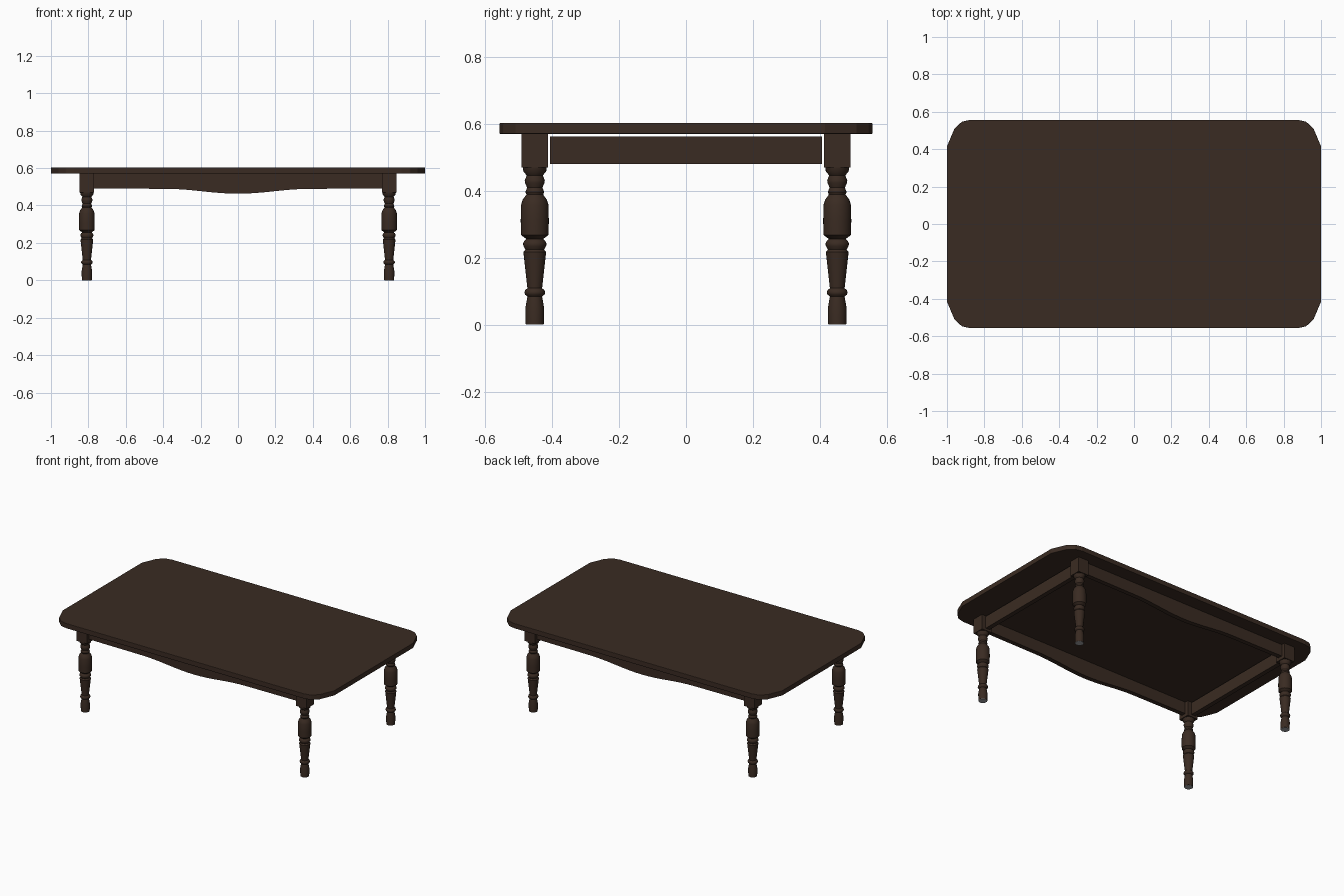
import bpy
import bmesh
import math

cube = bpy.data.objects.get("Cube")
if cube:
    bpy.data.objects.remove(cube, do_unlink=True)


def material(name, rgb):
    mat = bpy.data.materials.new(name)
    mat.use_nodes = True
    mat.diffuse_color = (*rgb, 1)
    mat.node_tree.nodes["Principled BSDF"].inputs["Base Color"].default_value = (*rgb, 1)
    return mat


WOOD = material("dark walnut", (0.042, 0.024, 0.016))
PAD = material("grey glide", (0.35, 0.35, 0.36))


def finish(name, bm, mat, smooth=False):
    bmesh.ops.recalc_face_normals(bm, faces=bm.faces[:])
    mesh = bpy.data.meshes.new(name)
    bm.to_mesh(mesh)
    bm.free()
    mesh.materials.append(mat)
    obj = bpy.data.objects.new(name, mesh)
    bpy.context.collection.objects.link(obj)
    if smooth:
        bpy.ops.object.select_all(action="DESELECT")
        obj.select_set(True)
        bpy.context.view_layer.objects.active = obj
        bpy.ops.object.shade_smooth_by_angle(angle=math.radians(35))
    return obj


def prism(name, points, depth, mat):
    """Extrude a closed outline of 3D points along a depth vector."""
    bm = bmesh.new()
    face = bm.faces.new([bm.verts.new(p) for p in points])
    new = bmesh.ops.extrude_face_region(bm, geom=[face])["geom"]
    bmesh.ops.translate(bm, vec=depth, verts=[v for v in new if isinstance(v, bmesh.types.BMVert)])
    return finish(name, bm, mat)


def box(name, center, size, mat):
    bm = bmesh.new()
    bmesh.ops.create_cube(bm, size=1)
    bmesh.ops.scale(bm, vec=size, verts=bm.verts[:])
    bmesh.ops.translate(bm, vec=center, verts=bm.verts[:])
    return finish(name, bm, mat)


def turned(name, profile, x, y, mat, sides=24):
    """Revolve (radius, height) pairs round a vertical axis, with closed ends."""
    bm = bmesh.new()
    rings = []
    for r, z in profile:
        angles = [2 * math.pi * i / sides for i in range(sides)]
        rings.append([bm.verts.new((x + r * math.cos(a), y + r * math.sin(a), z)) for a in angles])
    for low, high in zip(rings, rings[1:]):
        for i in range(sides):
            j = (i + 1) % sides
            bm.faces.new((low[i], low[j], high[j], high[i]))
    bm.faces.new(rings[0])
    bm.faces.new(rings[-1])
    return finish(name, bm, mat, smooth=True)


# Table top with clipped, rounded corners and a slim bevel
corner = [(1, 0.415), (0.96, 0.51), (0.92, 0.547), (0.875, 0.557)]
outline = []
for sx, sy in ((1, 1), (-1, 1), (-1, -1), (1, -1)):
    part = corner if sx * sy > 0 else corner[::-1]
    outline += [(sx * x, sy * y, 0.57) for x, y in part]
top = prism("table_top", outline, (0, 0, 0.033), WOOD)
bevel = top.modifiers.new("edge", "BEVEL")
bevel.width = 0.003
bevel.segments = 2
bevel.limit_method = "ANGLE"

# Four turned legs with square blocks and glides
LEG_X, LEG_Y = 0.808, 0.452
leg_profile = [
    (0.027, 0.002), (0.028, 0.05), (0.022, 0.084), (0.029, 0.09), (0.031, 0.096),
    (0.029, 0.103), (0.022, 0.109), (0.034, 0.217), (0.028, 0.225), (0.034, 0.235),
    (0.035, 0.242), (0.032, 0.25), (0.025, 0.256), (0.041, 0.268), (0.042, 0.31),
    (0.041, 0.358), (0.036, 0.374), (0.025, 0.389), (0.028, 0.396), (0.023, 0.41),
    (0.029, 0.424), (0.03, 0.432), (0.024, 0.446), (0.034, 0.458), (0.036, 0.471),
]
for sx, side in ((1, "left"), (-1, "right")):
    for sy, end in ((-1, "front"), (1, "back")):
        tag = f"{end}_{side}"
        x, y = sx * LEG_X, sy * LEG_Y
        turned(f"leg_{tag}", leg_profile, x, y, WOOD)
        turned(f"glide_{tag}", [(0.026, 0), (0.026, 0.003)], x, y, PAD)
        box(f"leg_block_{tag}", (x, y, 0.52), (0.078, 0.078, 0.1), WOOD)

# Front and back aprons with a shallow curved drop
curve = [(-0.385 + 0.77 * i / 16) for i in range(17)]
bottom = [(x, 0.476 - 0.013 * math.cos(math.pi * x / 0.385)) for x in curve]
apron = [(-0.77, 0.57), (-0.77, 0.491), *bottom, (0.77, 0.491), (0.77, 0.57)]
for sy, end in ((-1, "front"), (1, "back")):
    y = sy * LEG_Y - 0.015
    prism(f"{end}_apron", [(x, y, z) for x, z in apron], (0, 0.03, 0), WOOD)

# Straight side aprons, set just clear of the blocks and top
for sx, side in ((1, "left"), (-1, "right")):
    box(f"{side}_apron", (sx * LEG_X, 0, 0.521), (0.03, 0.814, 0.082), WOOD)
